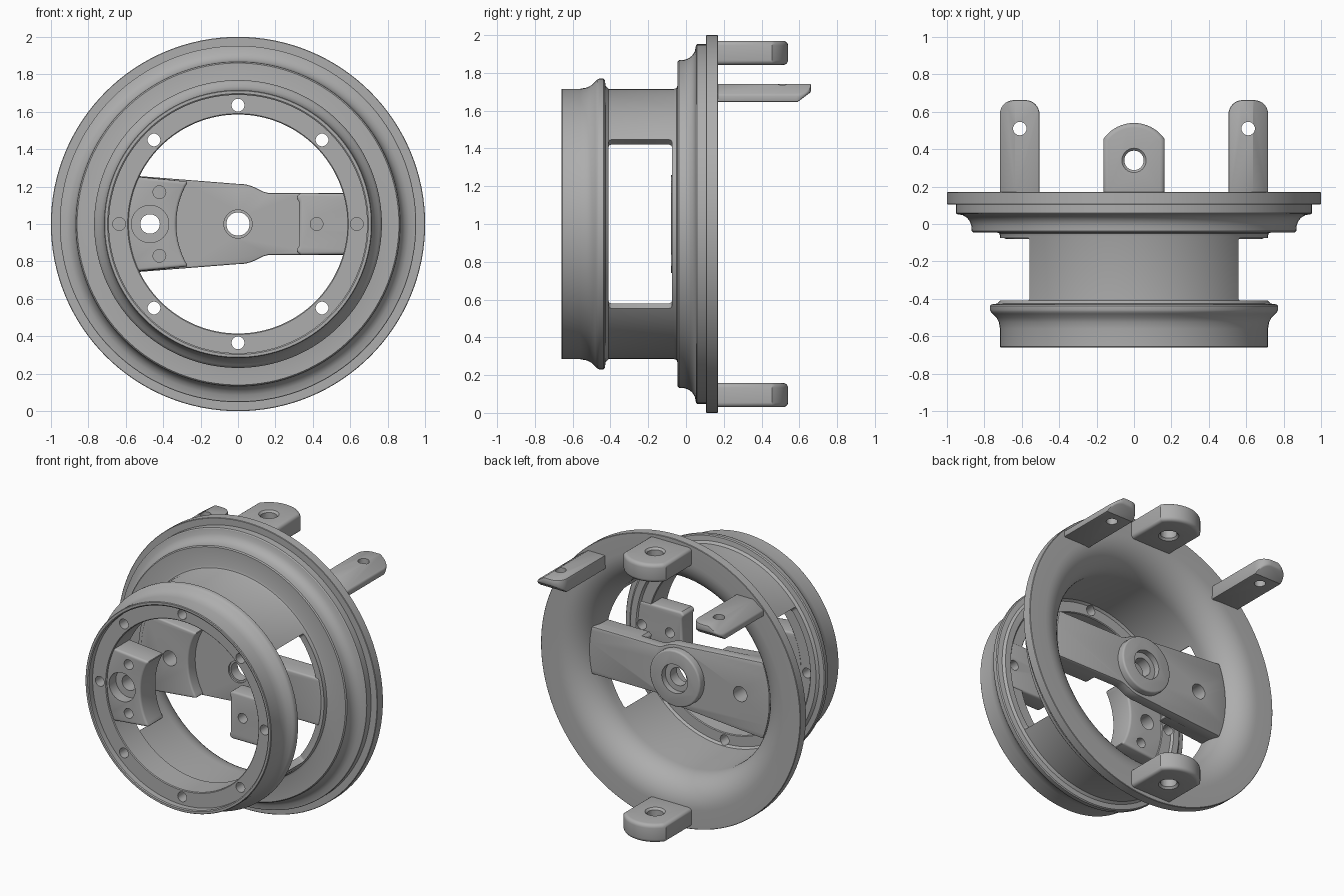
import bpy, bmesh, math
from mathutils import Vector, Matrix

cube = bpy.data.objects.get("Cube")
if cube:
    bpy.data.objects.remove(cube, do_unlink=True)

grey = bpy.data.materials.new("metal_grey")
grey.use_nodes = True
COLOUR = (0.42, 0.42, 0.42, 1)
grey.diffuse_color = COLOUR
grey.node_tree.nodes["Principled BSDF"].inputs["Base Color"].default_value = COLOUR
CENTRE = 1.0  # height of the wheel axis


def finish_mesh(name, bm):
    bmesh.ops.recalc_face_normals(bm, faces=bm.faces)
    mesh = bpy.data.meshes.new(name)
    bm.to_mesh(mesh)
    bm.free()
    mesh.materials.append(grey)
    ob = bpy.data.objects.new(name, mesh)
    bpy.context.collection.objects.link(ob)
    return ob


def prism(name, pts, axis, a, b):
    """Extrude a 2D outline along an axis; heights are relative to the wheel axis."""
    place = {"x": lambda u, v, w: (w, u, v + CENTRE),
             "y": lambda u, v, w: (u, w, v + CENTRE),
             "z": lambda u, v, w: (u, v, w + CENTRE)}[axis]
    bm = bmesh.new()
    low = [bm.verts.new(place(u, v, a)) for u, v in pts]
    high = [bm.verts.new(place(u, v, b)) for u, v in pts]
    bm.faces.new(low)
    bm.faces.new(high)
    for i in range(len(pts)):
        j = (i + 1) % len(pts)
        bm.faces.new((low[i], low[j], high[j], high[i]))
    return finish_mesh(name, bm)


def arc(cx, cy, r, start, end, n=16):
    angles = [math.radians(start + (end - start) * i / n) for i in range(n + 1)]
    return [(cx + r * math.cos(t), cy + r * math.sin(t)) for t in angles]


def hole(u, v, r, axis, a, b):
    return prism("cutter", arc(u, v, r, 0, 360, 32)[:-1], axis, a, b)


def apply(ob, mod):
    bpy.context.view_layer.objects.active = ob
    bpy.ops.object.modifier_apply(modifier=mod.name)


def bevel(ob, width, segments=3):
    mod = ob.modifiers.new("bevel", "BEVEL")
    mod.width, mod.segments = width, segments
    mod.limit_method, mod.angle_limit = "ANGLE", math.radians(40)
    apply(ob, mod)


def combine(ob, others, operation="DIFFERENCE"):
    for other in others:
        mod = ob.modifiers.new("combine", "BOOLEAN")
        mod.operation, mod.solver, mod.object = operation, "EXACT", other
        apply(ob, mod)
        bpy.data.objects.remove(other, do_unlink=True)


def smooth(ob):
    bpy.ops.object.select_all(action="DESELECT")
    ob.select_set(True)
    bpy.context.view_layer.objects.active = ob
    bpy.ops.object.shade_smooth_by_angle(angle=math.radians(32))


def mirrored(pts):
    """Close an outline by reflecting it across the horizontal midline."""
    return pts + [(u, -v) for u, v in reversed(pts)]


# Wheel body: radius and depth profile turned about the y axis
outer = [(0.69, -0.615), (0.69, -0.655), (0.697, -0.66), (0.712, -0.66), (0.716, -0.655),
         (0.716, -0.56), (0.722, -0.525), (0.735, -0.5), (0.755, -0.48), (0.765, -0.47),
         (0.769, -0.46), (0.769, -0.437), (0.763, -0.43), (0.73, -0.425), (0.715, -0.41),
         (0.715, -0.065), (0.72, -0.05), (0.735, -0.045), (0.86, -0.045), (0.867, -0.038),
         (0.869, -0.01), (0.876, 0.012), (0.892, 0.033), (0.915, 0.047), (0.947, 0.053),
         (0.952, 0.058), (0.952, 0.105), (0.997, 0.105), (1.0, 0.108), (1.0, 0.167), (0.997, 0.17)]
mouth = arc(0.872, -0.03, 0.2, 90, 180, 12)
inner = [(0.672, -0.41), (0.66, -0.425), (0.59, -0.425), (0.585, -0.43), (0.585, -0.61), (0.59, -0.615)]
profile = outer + mouth + inner
SEGMENTS = 128
bm = bmesh.new()
rings = []
for i in range(SEGMENTS):
    t = math.tau * i / SEGMENTS
    rings.append([bm.verts.new((r * math.cos(t), y, CENTRE + r * math.sin(t))) for r, y in profile])
for i in range(SEGMENTS):
    a, b = rings[i], rings[(i + 1) % SEGMENTS]
    for j in range(len(profile)):
        k = (j + 1) % len(profile)
        bm.faces.new((a[j], a[k], b[k], b[j]))
body = finish_mesh("wheel_body", bm)

# Side windows through the barrel and the ring of bolt holes
cutters = []
for side in (-1, 1):
    slope = math.tan(math.radians(38.7))
    wedge = [(side * d, s * d * slope) for d, s in ((0.3, -1), (0.8, -1), (0.8, 1), (0.3, 1))]
    window = prism("cutter", wedge, "y", -0.41, -0.075)
    bevel(window, 0.015)
    cutters.append(window)
for i in range(8):
    t = math.tau * i / 8
    cutters.append(hole(0.635 * math.cos(t), 0.635 * math.sin(t), 0.034, "y", -0.7, -0.4))
combine(body, cutters)
smooth(body)

# Outlines shared by the crossbar ends and the front pads
R_END = 0.695
left_angle = math.degrees(math.asin(0.265 / R_END))
right_angle = math.degrees(math.asin(0.165 / R_END))


def left_outline(r):
    end = arc(0, 0, r, 180 + left_angle, 180 - left_angle)
    return end + arc(0.11, 0, 0.44, 149, 211)


def right_outline(r):
    return arc(0, 0, r, -right_angle, right_angle) + [(0.335, 0.165), (0.31, 0.145), (0.325, 0.12),
                                                      (0.325, -0.12), (0.31, -0.145), (0.335, -0.165)]


# Crossbar with thick ends, hub boss and holes
upper = [p for p in arc(0, 0, R_END, 180, 180 - left_angle, 8)[1:]]
upper += arc(0, 0, 0.215, 92, 62, 6) + [(0.135, 0.173), (0.165, 0.165)]
upper += arc(0, 0, R_END, right_angle, 0, 6)[:-1]
crossbar = prism("crossbar", mirrored(upper), "y", 0.0, 0.075)
bevel(crossbar, 0.008, 2)
left_end = prism("left_end", left_outline(R_END), "y", -0.08, 0.06)
right_end = prism("right_end", right_outline(R_END), "y", -0.08, 0.06)
boss = hole(0, 0, 0.195, "y", 0.03, 0.125)
for part in (left_end, right_end, boss):
    bevel(part, 0.012)
combine(crossbar, [left_end, right_end, boss], "UNION")
combine(crossbar, [hole(0, 0, 0.062, "y", -0.2, 0.3), hole(0, 0, 0.1, "y", 0.085, 0.3),
                   hole(0, 0, 0.075, "y", -0.2, 0.012), hole(-0.47, 0, 0.052, "y", -0.2, 0.3)])
smooth(crossbar)

# Front pads fixed to the inner flange
wide_pad = prism("wide_front_pad", left_outline(0.685), "y", -0.605, -0.43)
bevel(wide_pad, 0.014)
combine(wide_pad, [hole(-0.47, 0, 0.1, "y", -0.8, -0.53), hole(-0.47, 0, 0.052, "y", -0.8, 0)]
        + [hole(-0.42, s * 0.17, 0.034, "y", -0.8, 0) for s in (-1, 1)]
        + [hole(-0.635, 0, 0.034, "y", -0.8, 0)])
narrow_pad = prism("narrow_front_pad", right_outline(0.685), "y", -0.55, -0.42)
bevel(narrow_pad, 0.014)
combine(narrow_pad, [hole(u, 0, 0.034, "y", -0.8, 0) for u in (0.42, 0.635)])
for pad in (wide_pad, narrow_pad):
    smooth(pad)

# Broad rear lugs at top and bottom, with dished holes
for name, low, high in (("top_lug", 0.842, 0.97), ("bottom_lug", -0.97, -0.842)):
    outline = [(-0.163, 0.14), (0.163, 0.14)] + arc(0, 0.34, 0.2, 35, 145)
    lug = prism(name, outline, "z", low, high)
    bevel(lug, 0.025, 4)
    dishes = []
    for z in (low, high):
        bm = bmesh.new()
        bmesh.ops.create_cone(bm, cap_ends=True, segments=32, radius1=0.035, radius2=0.095, depth=0.06,
                              matrix=Matrix.Translation((0, 0.34, z + CENTRE))
                              @ Matrix.Rotation(math.pi if z == low else 0, 4, "X"))
        dishes.append(finish_mesh("cutter", bm))
    combine(lug, dishes + [hole(0, 0.34, 0.052, "z", low - 0.1, high + 0.1)])
    smooth(lug)

# Slim rear lugs either side, chamfered on the outer edge and under the tip
for side, name in ((-1, "right_lug"), (1, "left_lug")):
    outline = [(0.505, 0.14), (0.717, 0.14)] + arc(0.642, 0.587, 0.075, 0, 90, 8)
    outline += arc(0.58, 0.587, 0.075, 90, 180, 8)
    lug = prism(name, [(side * u, v) for u, v in outline], "z", 0.645, 0.742)
    edge = [(side * u, v) for u, v in ((0.635, 0.76), (0.635, 0.742), (0.725, 0.68), (0.8, 0.76))]
    tip = [(0.59, 0.6), (0.59, 0.645), (0.67, 0.705), (0.75, 0.6)]
    combine(lug, [prism("cutter", edge, "y", 0, 1), prism("cutter", tip, "x", -1, 1)])
    bevel(lug, 0.01, 2)
    combine(lug, [hole(side * 0.61, 0.51, 0.036, "z", 0.5, 0.9)])
    smooth(lug)
